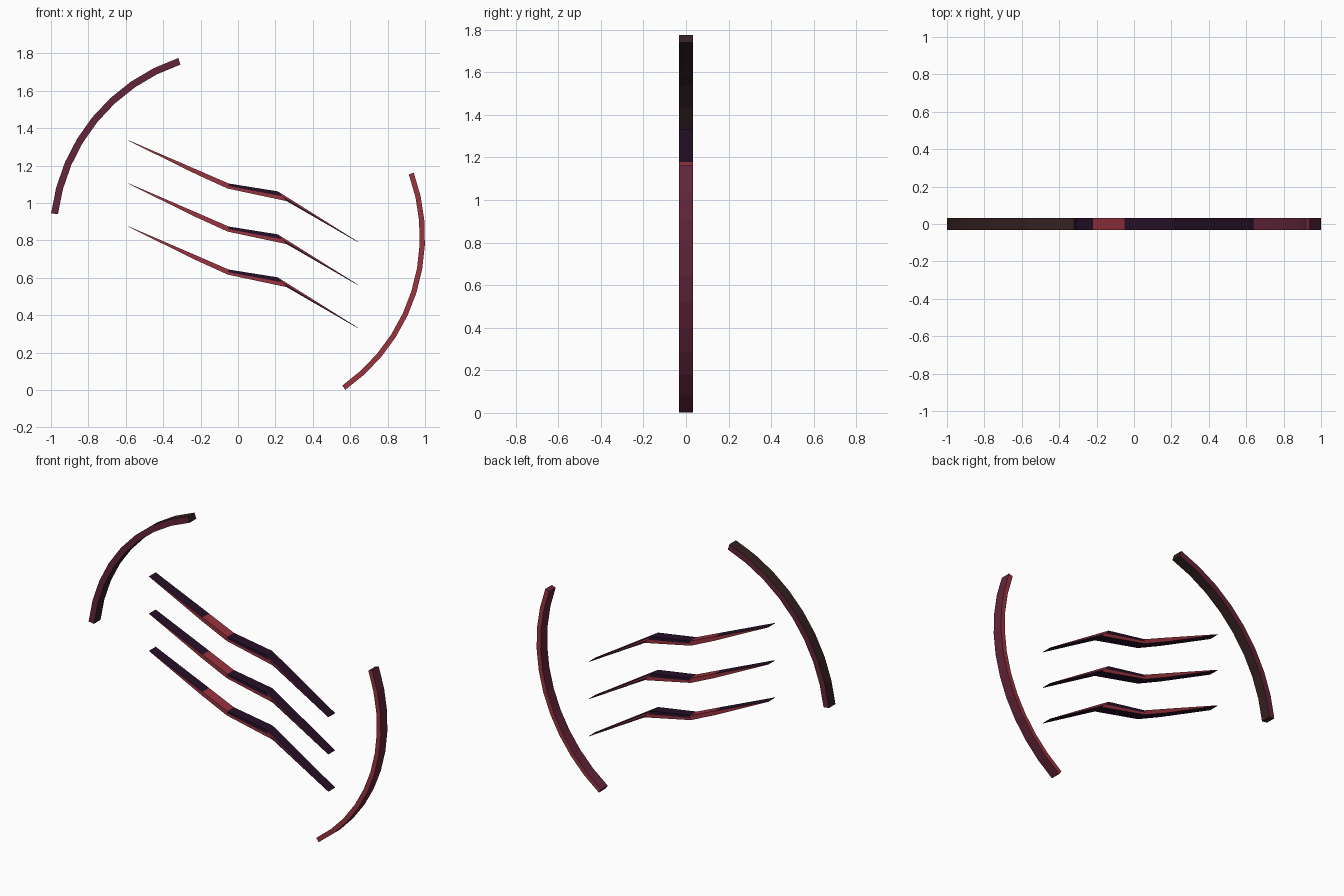
import bpy, bmesh
from math import radians, sin, cos

old = bpy.data.objects.get("Cube")
if old:
    bpy.data.objects.remove(old, do_unlink=True)


def material(name, rgb):
    m = bpy.data.materials.new(name)
    m.use_nodes = True
    m.diffuse_color = (*rgb, 1)
    m.node_tree.nodes["Principled BSDF"].inputs["Base Color"].default_value = (*rgb, 1)
    return m


red = material("crimson", (0.32, 0.033, 0.05))
purple = material("plum", (0.125, 0.018, 0.042))
brown = material("dark brown", (0.036, 0.015, 0.015))
navy = material("dark violet", (0.018, 0.005, 0.02))

HALF = 0.032  # half depth of every part


def ribbon(name, rows, mats, colour):
    """Extrude a strip of cross lines in depth; colour(kind, segment, band) picks the slot."""
    bm = bmesh.new()
    front, back = [[[bm.verts.new((x, y, z)) for x, z in row] for row in rows]
                   for y in (-HALF, HALF)]

    def face(verts, kind, seg=0, band=0):
        bm.faces.new(verts).material_index = colour(kind, seg, band)

    last = len(rows[0]) - 1
    for s in range(len(rows) - 1):
        for b in range(last):
            for kind, g in (("front", front), ("back", back)):
                face((g[s][b], g[s + 1][b], g[s + 1][b + 1], g[s][b + 1]), kind, s, b)
        for kind, b in (("bottom", 0), ("top", last)):
            face((front[s][b], front[s + 1][b], back[s + 1][b], back[s][b]), kind, s)
    for r in (0, -1):
        for b in range(last):
            face((front[r][b], front[r][b + 1], back[r][b + 1], back[r][b]), "end")
    bmesh.ops.recalc_face_normals(bm, faces=bm.faces)
    mesh = bpy.data.meshes.new(name)
    bm.to_mesh(mesh)
    bm.free()
    for m in mats:
        mesh.materials.append(m)
    obj = bpy.data.objects.new(name, mesh)
    bpy.context.collection.objects.link(obj)
    return obj


def arc(name, inner, outer, start, end, steps, mats):
    rows = []
    for i in range(steps + 1):
        a = radians(start + (end - start) * i / steps)
        rows.append([(r * cos(a), 0.82 + r * sin(a)) for r in (inner, outer)])
    ribbon(name, rows, mats, lambda kind, s, b: 0 if kind in ("front", "back") else 1)


# Curved outer bars
arc("right_arc", 0.97, 1.007, 172.9, 108.5, 8, (purple, brown))
arc("left_arc", 0.972, 1.0, 20, -55, 10, (red, purple))


# Bent blades: lower edge, middle line, upper edge at each station
def blade_colour(kind, seg, band):
    if kind in ("front", "back"):
        return 1 if (seg == 2 and band == 1) or (seg == 3 and band == 0) else 0
    return 0 if kind == "top" and seg == 1 else 1


lower = [(-0.585, 1.332), (-0.22, 1.152), (-0.055, 1.077), (0.26, 1.01), (0.64, 0.791)]
upper = [(-0.585, 1.335), (-0.22, 1.178), (-0.05, 1.104), (0.213, 1.062), (0.64, 0.794)]
for i, name in enumerate(("upper_blade", "middle_blade", "lower_blade")):
    rows = [[lo, ((lo[0] + hi[0]) / 2, (lo[1] + hi[1]) / 2), hi]
            for lo, hi in zip(lower, upper)]
    ribbon(name, rows, (red, navy), blade_colour).location.z = -0.23 * i
